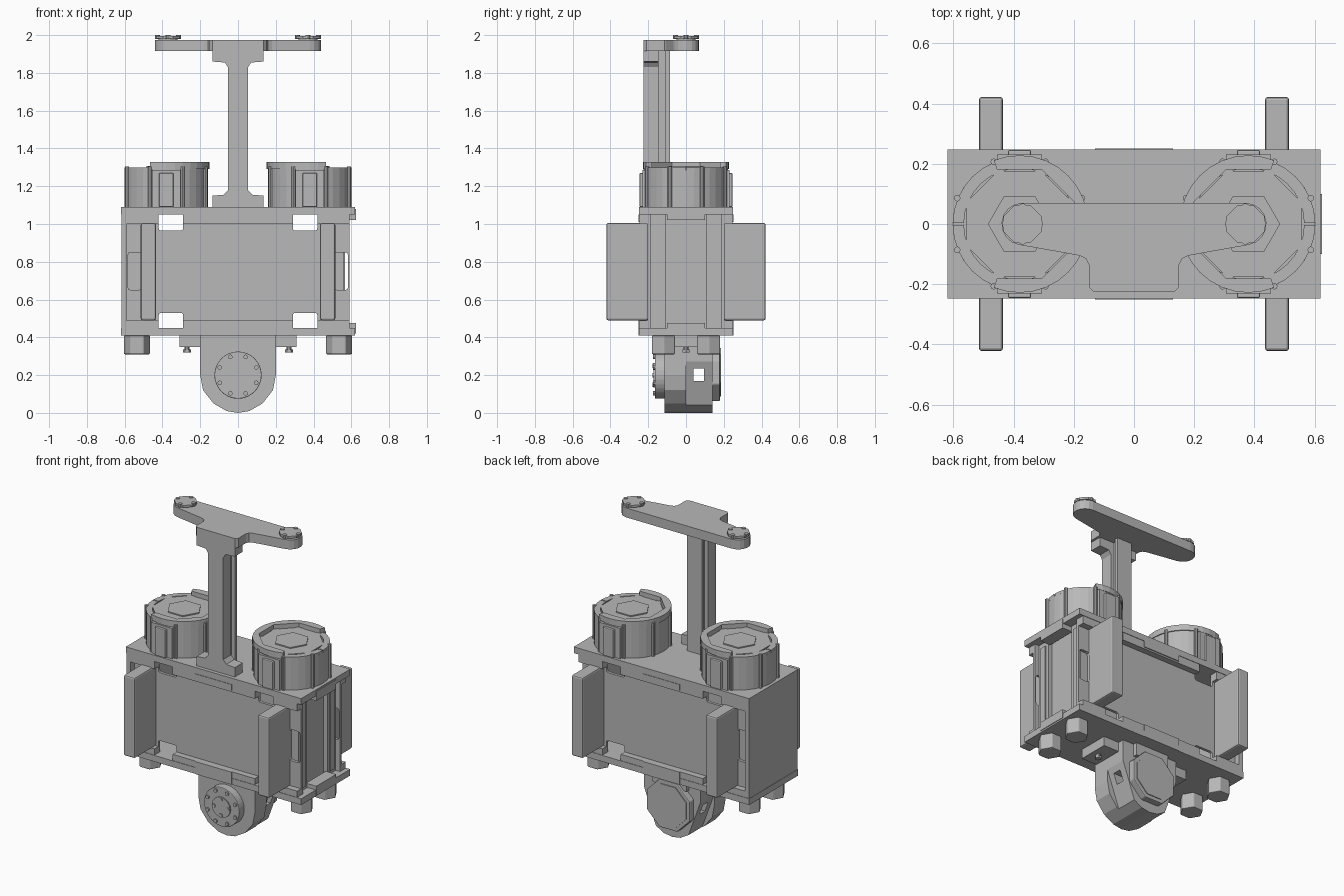
import bpy, bmesh
from math import sin, cos, pi, radians
from mathutils import Vector

old = bpy.data.objects.get("Cube")
if old:
    bpy.data.objects.remove(old, do_unlink=True)

GREY = (0.48, 0.48, 0.48, 1)
mat = bpy.data.materials.new("plain_grey")
mat.use_nodes = True
mat.diffuse_color = GREY
mat.node_tree.nodes["Principled BSDF"].inputs["Base Color"].default_value = GREY


def prism(name, pts, axis, lo, hi, bevel=0):
    """Extrude a 2D outline along an axis (outline is xy, xz or yz)."""
    place = {"z": lambda a, b, c: (a, b, c),
             "y": lambda a, b, c: (a, c, b),
             "x": lambda a, b, c: (c, a, b)}[axis]
    bm = bmesh.new()
    face = bm.faces.new([bm.verts.new(place(a, b, lo)) for a, b in pts])
    out = bmesh.ops.extrude_face_region(bm, geom=[face])
    move = Vector(place(0, 0, hi - lo))
    bmesh.ops.translate(bm, vec=move, verts=[g for g in out["geom"] if isinstance(g, bmesh.types.BMVert)])
    bmesh.ops.recalc_face_normals(bm, faces=bm.faces)
    if bevel:
        bmesh.ops.bevel(bm, geom=list(bm.edges), offset=bevel, segments=2, profile=0.5, affect="EDGES")
    me = bpy.data.meshes.new(name)
    bm.to_mesh(me)
    bm.free()
    me.materials.append(mat)
    ob = bpy.data.objects.new(name, me)
    bpy.context.collection.objects.link(ob)
    return ob


def box(name, x0, x1, y0, y1, z0, z1, bevel=0):
    return prism(name, [(x0, y0), (x1, y0), (x1, y1), (x0, y1)], "z", z0, z1, bevel)


def ring(cx, cy, r, n, start=0.0, sweep=360.0):
    """Points on a circle or, with a smaller sweep, on an arc."""
    steps = n if sweep == 360 else n - 1
    return [(cx + r * cos(radians(start + sweep * i / steps)),
             cy + r * sin(radians(start + sweep * i / steps))) for i in range(n)]


def cut(ob, cutters):
    """Subtract the cutters from an object, then discard them."""
    bpy.context.view_layer.objects.active = ob
    for c in cutters:
        c.hide_render = True
        m = ob.modifiers.new("cut", "BOOLEAN")
        m.operation, m.object, m.solver = "DIFFERENCE", c, "EXACT"
        bpy.ops.object.modifier_apply(modifier=m.name)
        bpy.data.objects.remove(c, do_unlink=True)


# Hollow housing: top and bottom plates
box("top_plate", -0.62, 0.62, -0.248, 0.248, 1.05, 1.09)
box("bottom_plate", -0.62, 0.62, -0.248, 0.248, 0.41, 0.45)

# Front and back: recessed panels, rails with slots, fins
for side, s in (("front", -1), ("back", 1)):
    y0, y1 = sorted((s * 0.187, s * 0.205))
    panel = box(side + "_panel", -0.59, 0.59, y0, y1, 0.45, 1.05)
    holes = []
    for k in (-1, 1):
        cx = k * 0.355
        for z0, z1 in ((0.965, 1.1), (0.4, 0.53)):
            holes.append(box("slot_cutter", cx - 0.065, cx + 0.065, y0 - 0.1, y1 + 0.1, z0, z1, 0.012))
        wx = sorted((k * 0.51, k * 0.583))
        holes.append(box("window_cutter", *wx, y0 - 0.1, y1 + 0.1, 0.65, 0.85, 0.015))
    cut(panel, holes)
    r0, r1 = sorted((s * 0.2, s * 0.245))
    for x0, x1 in ((-0.59, -0.42), (-0.29, 0.29), (0.42, 0.59)):
        box(side + "_upper_rail", x0, x1, r0, r1, 1.0, 1.05)
        box(side + "_lower_rail", x0, x1, r0, r1, 0.45, 0.49)
    t0, t1 = sorted((s * 0.24, s * 0.251))
    box(side + "_upper_tab", -0.13, 0.13, t0, t1, 1.01, 1.05)
    box(side + "_lower_tab", -0.13, 0.13, t0, t1, 0.41, 0.49)
    f0, f1 = sorted((s * 0.2, s * 0.422))
    for k in (-1, 1):
        box(side + "_fin", k * 0.475 - 0.04, k * 0.475 + 0.04, f0, f1, 0.49, 1.005, 0.01)

# Right end: closed plate; left end: open channel with a recessed panel
box("right_end_plate", -0.618, -0.59, -0.245, 0.245, 0.45, 1.05)
box("right_inner_wall", -0.59, -0.5, -0.18, 0.18, 0.46, 1.04)
box("left_end_panel", 0.5, 0.53, -0.187, 0.187, 0.45, 1.05)
for s in (-1, 1):
    y0, y1 = sorted((s * 0.105, s * 0.187))
    box("left_end_post", 0.5, 0.56, y0, y1, 0.45, 1.05)
    b0, b1 = sorted((s * 0.125, s * 0.165))
    box("left_end_strip", 0.55, 0.567, b0, b1, 0.47, 1.02)
box("left_end_upper_lip", 0.55, 0.624, -0.1, 0.1, 1.02, 1.08)
box("left_end_lower_lip", 0.55, 0.624, -0.1, 0.1, 0.42, 0.475)

# Canisters on the top plate
for name, k in (("left", 1), ("right", -1)):
    cx = k * 0.38
    prism(name + "_canister", ring(cx, 0, 0.222, 32), "z", 1.09, 1.285)
    prism(name + "_canister_lid", ring(cx, 0, 0.19, 8, 22.5), "z", 1.28, 1.3)
    prism(name + "_lid_hexagon", ring(cx, 0, 0.105, 6), "z", 1.295, 1.307)
    # Thin rim all round and a raised collar on the inner side
    mid = 180 if k > 0 else 0
    outer = ring(cx, 0, 0.222, 33, mid - 179, 358)
    prism(name + "_rim", outer + ring(cx, 0, 0.185, 33, mid + 179, -358), "z", 1.28, 1.3)
    outer = ring(cx, 0, 0.228, 21, mid - 112, 224)
    inner = ring(cx, 0, 0.195, 6, mid + 112.5, -225)
    prism(name + "_collar", outer + inner, "z", 1.29, 1.327)
    for px, py in ring(cx, 0, 0.224, 8, 22.5):
        prism(name + "_canister_rib", ring(px, py, 0.011, 8), "z", 1.09, 1.305)
    for s in (-1, 1):
        y0, y1 = sorted((s * 0.19, s * 0.246))
        box(name + "_canister_tab", cx - 0.038, cx + 0.038, y0, y1, 1.09, 1.27, 0.005)
        y0, y1 = sorted((s * 0.19, s * 0.23))
        box(name + "_canister_pad", cx - 0.075, cx + 0.075, y0, y1, 1.09, 1.285)

# Column with flared foot and head
half = [(0.135, 1.09), (0.135, 1.15), (0.075, 1.155), (0.053, 1.18),
        (0.053, 1.83), (0.07, 1.855), (0.135, 1.86), (0.135, 1.92)]
prism("column", half + [(-x, z) for x, z in reversed(half)], "y", -0.225, -0.145)
box("column_rear_rib", -0.03, 0.03, -0.15, -0.1, 1.09, 1.92)
box("column_rear_flange", -0.053, 0.053, -0.108, -0.085, 1.09, 1.92)

# Top arm with rounded ends and a front tongue
half = ring(0.37, 0, 0.07, 9, 90, -170)
half += [(0.18, -0.105), (0.16, -0.115), (0.15, -0.135), (0.15, -0.21), (0.135, -0.225)]
prism("top_arm", half + [(-x, y) for x, y in reversed(half)], "z", 1.915, 1.975)
for k in (-1, 1):
    cx = k * 0.37
    prism("arm_disc_neck", ring(cx, 0, 0.05, 16), "z", 1.97, 1.985)
    prism("arm_disc", ring(cx, 0, 0.068, 8, 22.5), "z", 1.982, 1.996)
    for px, py in ring(cx, 0, 0.056, 4):
        prism("arm_disc_screw", ring(px, py, 0.013, 8), "z", 1.98, 2.0)

# Hexagonal feet
for sx in (-1, 1):
    for sy in (-1, 1):
        prism("foot", ring(sx * 0.535, sy * 0.12, 0.07, 6), "z", 0.31, 0.41, 0.006)

# Pod below the housing
box("pod_flange", -0.31, 0.31, -0.1, 0.1, 0.35, 0.41)
outline = [(-0.2, 0.41), (-0.2, 0.2)]
outline += [(-0.185, 0.12), (-0.13, 0.05), (-0.06, 0.01), (0, 0)]
outline += [(-x, z) for x, z in reversed(outline[:-1])]
pod = prism("pod_body", outline, "y", -0.115, 0.14)
# Slanted lower rear sides, and an opening straight through
slants = [prism("slant_cutter", [(k * 0.21, 0.3), (k * 0.21, 0.0), (k * 0.1, 0.0)], "y", 0.0, 0.2)
          for k in (-1, 1)]
cut(pod, slants + [box("opening_cutter", -0.3, 0.3, 0.04, 0.095, 0.17, 0.235)])
cap = prism("pod_rear_cap", ring(0, 0.215, 0.165, 8, 22.5), "y", 0.1, 0.18, 0.006)
prism("pod_rear_face", ring(0, 0.215, 0.14, 8, 22.5), "y", 0.175, 0.185)
box("pod_rear_mount", -0.12, 0.12, 0.1, 0.165, 0.33, 0.41)
prism("pod_front_disc", ring(0, 0.2, 0.125, 32), "y", -0.165, -0.11, 0.004)
prism("pod_front_hub", ring(0, 0.2, 0.065, 16), "y", -0.172, -0.16)
for px, pz in ring(0, 0.2, 0.105, 8, 22.5):
    prism("disc_screw", ring(px, pz, 0.012, 8), "y", -0.174, -0.16)
for px, pz in ring(0, 0.2, 0.05, 4):
    prism("hub_screw", ring(px, pz, 0.012, 8), "y", -0.178, -0.165)
for k in (-1, 1):
    prism("flange_bolt", ring(k * 0.27, 0, 0.012, 8), "z", 0.33, 0.36)
    prism("flange_bolt_head", ring(k * 0.27, 0, 0.02, 6), "z", 0.32, 0.335)
